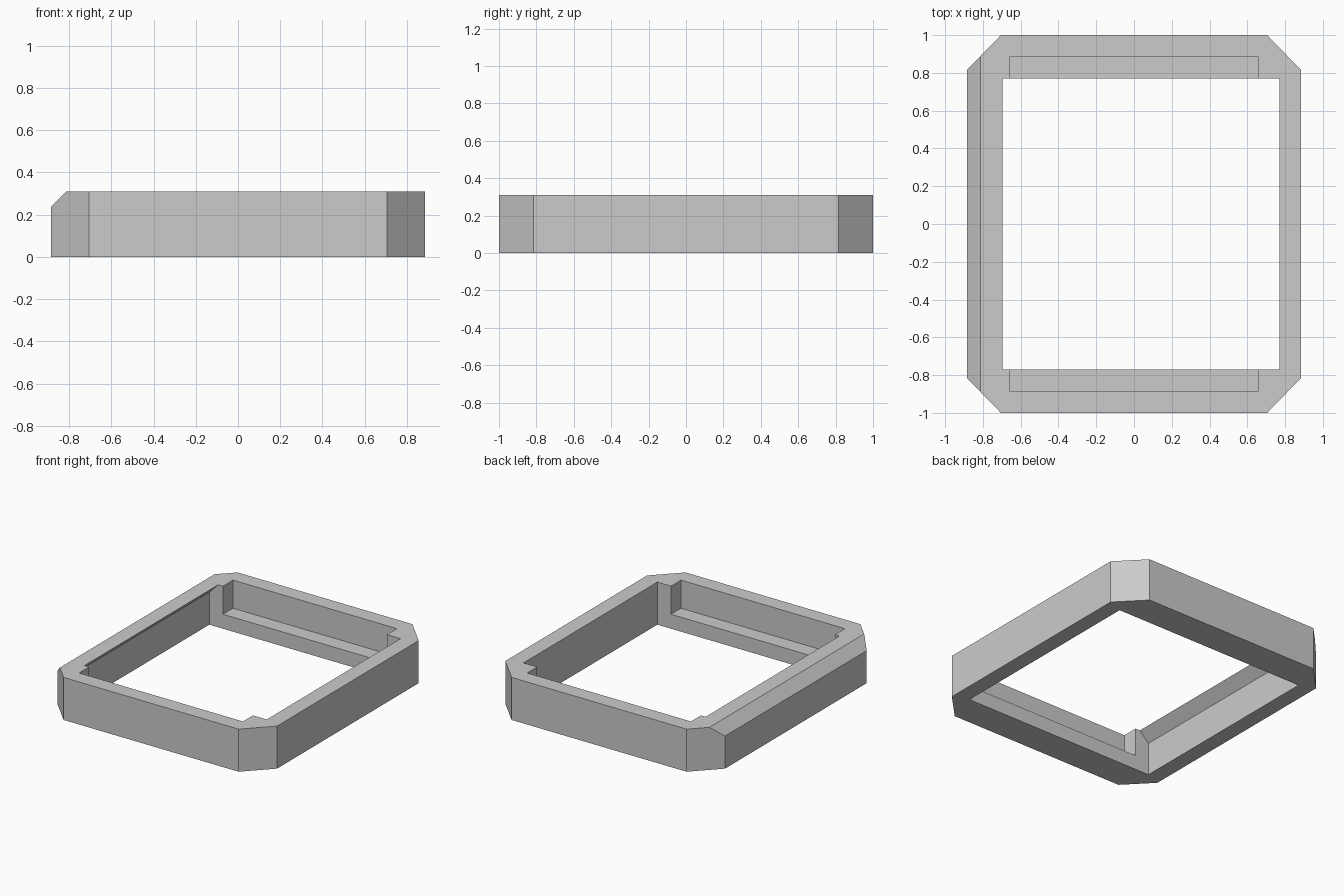
import bpy, bmesh
from mathutils import Vector

if "Cube" in bpy.data.objects:
    bpy.data.objects.remove(bpy.data.objects["Cube"])

grey = bpy.data.materials.new("light grey")
grey.diffuse_color = (0.6, 0.6, 0.6, 1)
grey.use_nodes = True
grey.node_tree.nodes["Principled BSDF"].inputs["Base Color"].default_value = grey.diffuse_color


def prism(name, points, offset):
    """Extrude a closed polygon along the offset vector."""
    bm = bmesh.new()
    base = bm.faces.new([bm.verts.new(p) for p in points])
    ext = bmesh.ops.extrude_face_region(bm, geom=[base])
    verts = [v for v in ext["geom"] if isinstance(v, bmesh.types.BMVert)]
    bmesh.ops.translate(bm, verts=verts, vec=Vector(offset))
    bmesh.ops.recalc_face_normals(bm, faces=bm.faces)
    mesh = bpy.data.meshes.new(name)
    bm.to_mesh(mesh)
    bm.free()
    mesh.materials.append(grey)
    obj = bpy.data.objects.new(name, mesh)
    bpy.context.collection.objects.link(obj)
    return obj


def cut(body, cutter):
    mod = body.modifiers.new(cutter.name, 'BOOLEAN')
    mod.operation = 'DIFFERENCE'
    mod.solver = 'EXACT'
    mod.object = cutter
    cutter.hide_render = True
    cutter.hide_viewport = True
    cutter.display_type = 'WIRE'


X, Y, H = 0.885, 1.0, 0.31      # outer half width, half length, height
CX, CY = 0.705, 0.815           # where the corner bevels start
C = 0.073                       # slanted left edge

# Bevelled-corner frame body
outline = [(CX, -Y), (X, -CY), (X, CY), (CX, Y),
           (-CX, Y), (-X, CY), (-X, -CY), (-CX, -Y)]
frame = prism("frame", [(x, y, 0) for x, y in outline], (0, 0, H))

# Central opening, with a slanted overhang along the left wall
I = 0.77
opening = [(-I, -0.1), (I, -0.1), (I, H + 0.1), (-I + C, H + 0.1),
           (-I + C, H), (-I, H - C)]
cut(frame, prism("opening_cutter", [(x, -I, z) for x, z in opening], (0, 2 * I, 0)))

# Ledge recesses in the front and back walls
R, D = 0.66, 0.885
recess = [(-R, -D, 0.105), (R, -D, 0.105), (R, D, 0.105), (-R, D, 0.105)]
cut(frame, prism("recess_cutter", recess, (0, 0, 0.4)))

# Slanted upper outer edge on the left
E = 0.1
slant = [(-X - E, H - C - E), (-X + C + E, H + E), (-X - E, H + E)]
cut(frame, prism("slant_cutter", [(x, -1.2, z) for x, z in slant], (0, 2.4, 0)))
